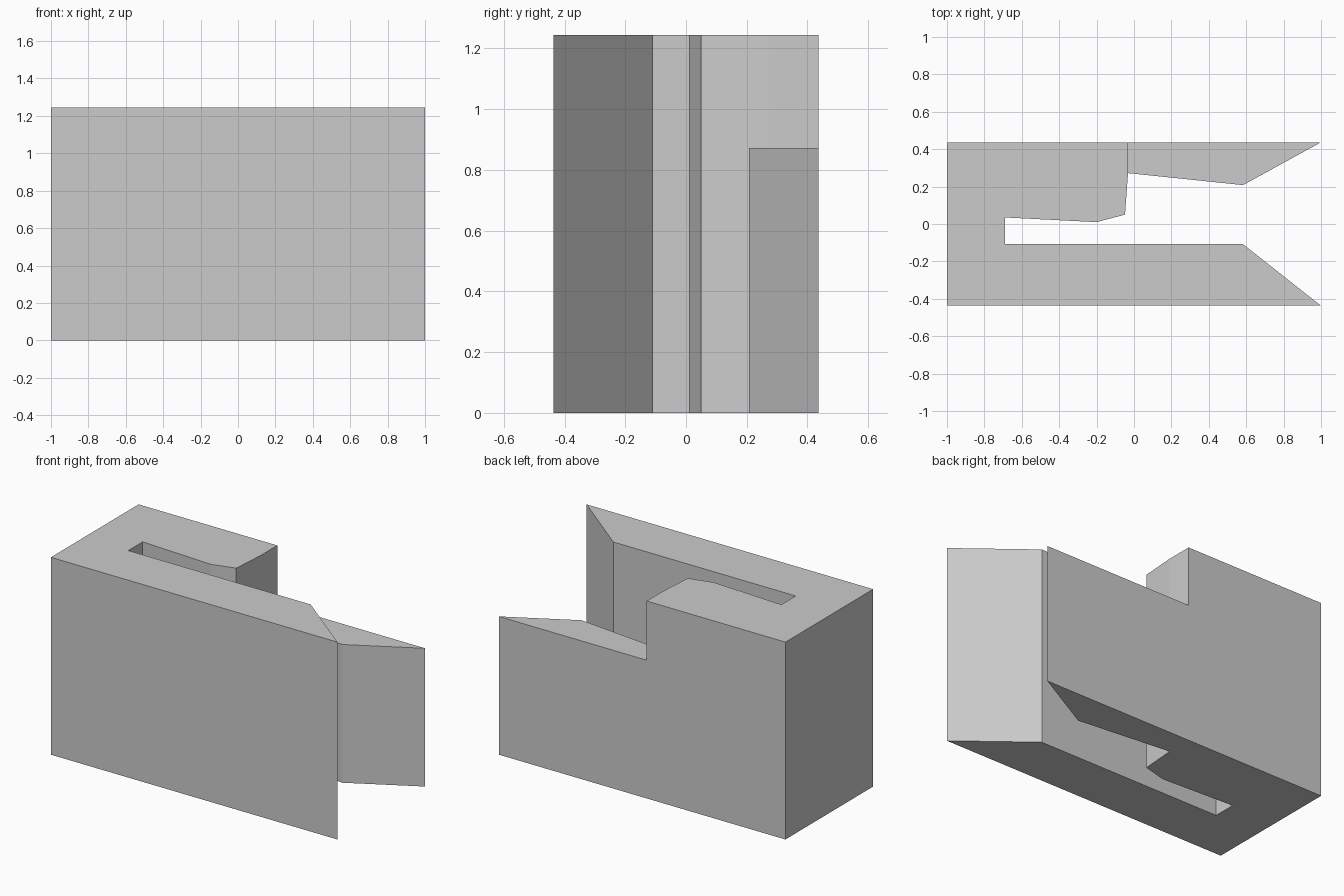
import bpy
import bmesh

cube = bpy.data.objects.get("Cube")
if cube:
    bpy.data.objects.remove(cube, do_unlink=True)

HALF_DEPTH, STEP_HEIGHT, FULL_HEIGHT = 0.437, 0.872, 1.245

grey = bpy.data.materials.new("light grey")
grey.use_nodes = True
colour = (0.6, 0.6, 0.6, 1)
grey.diffuse_color = colour
grey.node_tree.nodes["Principled BSDF"].inputs["Base Color"].default_value = colour

# Plan outline: front arm, slot, rear jaw and low rear arm
outline = [
    (-1, -HALF_DEPTH), (1, -HALF_DEPTH), (0.583, -0.108), (-0.69, -0.108),
    (-0.69, 0.035), (-0.2, 0.01), (-0.048, 0.05),
    (-0.032, 0.272), (0.583, 0.208), (1, HALF_DEPTH),
    (-0.032, HALF_DEPTH), (-1, HALF_DEPTH),
]
STEP_INNER, STEP_OUTER = 7, 10


def raise_face(bm, face, height):
    """Extrude a face upward and return its new top."""
    made = bmesh.ops.extrude_face_region(bm, geom=[face])["geom"]
    verts = [g for g in made if isinstance(g, bmesh.types.BMVert)]
    bmesh.ops.translate(bm, verts=verts, vec=(0, 0, height))
    return next(g for g in made if isinstance(g, bmesh.types.BMFace))


bm = bmesh.new()
base = bm.faces.new([bm.verts.new((x, y, 0)) for x, y in outline])
top = raise_face(bm, base, STEP_HEIGHT)


# Split the top where the low arm meets the tall body
def top_vert(i):
    x, y = outline[i]
    return min(top.verts, key=lambda v: (v.co.x - x) ** 2 + (v.co.y - y) ** 2)


bmesh.utils.face_split(top, top_vert(STEP_INNER), top_vert(STEP_OUTER))
body_top = min((f for f in bm.faces if all(v.co.z > 0.5 for v in f.verts)),
               key=lambda f: min(v.co.x for v in f.verts))

# Raise the tall body, then merge the coplanar wall faces
raise_face(bm, body_top, FULL_HEIGHT - STEP_HEIGHT)
bmesh.ops.dissolve_limit(bm, angle_limit=0.01, verts=bm.verts[:], edges=bm.edges[:])
bmesh.ops.recalc_face_normals(bm, faces=bm.faces[:])

mesh = bpy.data.meshes.new("slotted_block")
bm.to_mesh(mesh)
bm.free()
mesh.materials.append(grey)
bpy.context.collection.objects.link(bpy.data.objects.new("slotted_block", mesh))
